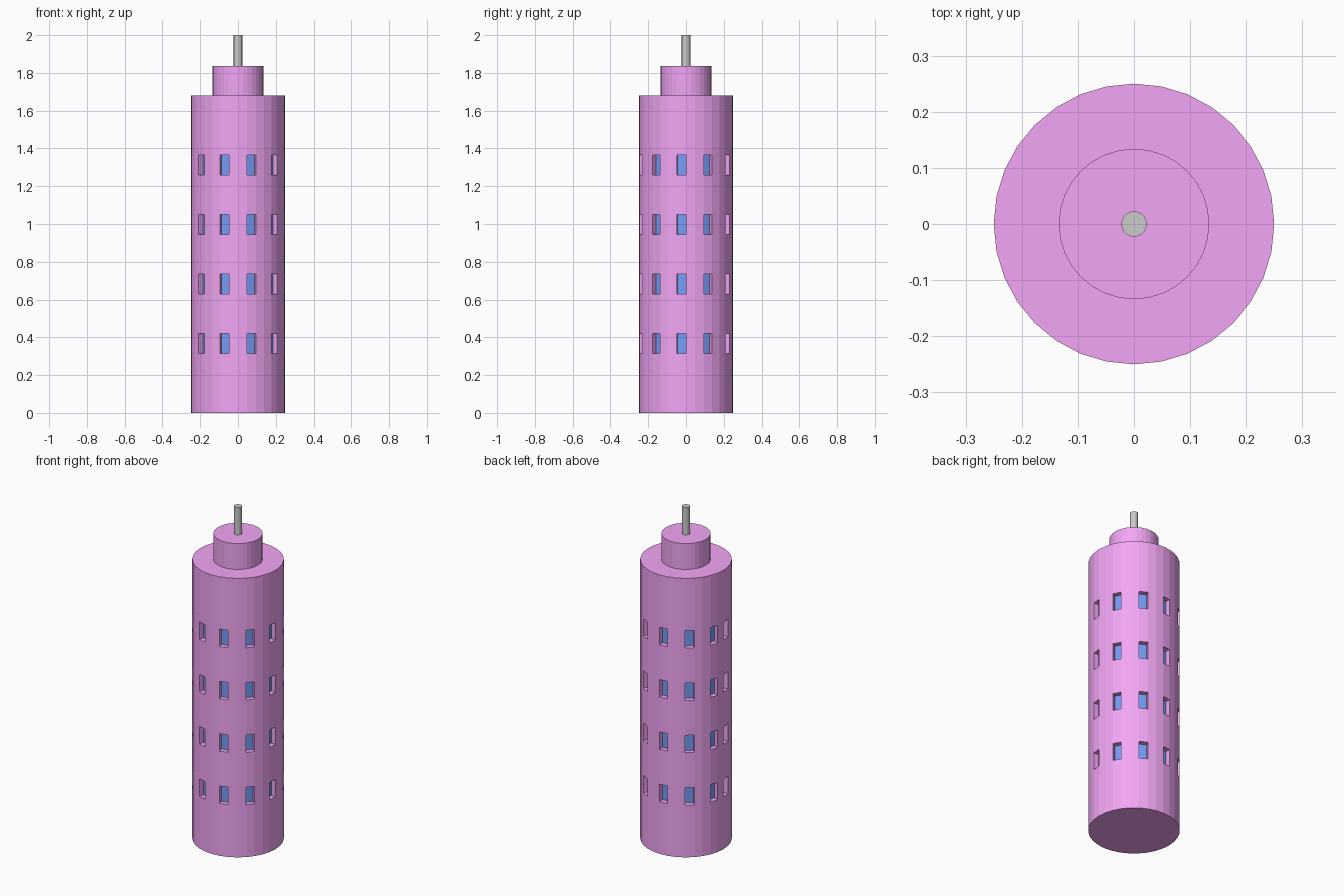
import bpy, bmesh, math

if "Cube" in bpy.data.objects:
    bpy.data.objects.remove(bpy.data.objects["Cube"])

SIDES = 32
FLOORS = 16
RADIUS = 0.25
BODY_TOP = 1.68
RECESS = 0.03


def material(name, rgb):
    mat = bpy.data.materials.new(name)
    mat.diffuse_color = (*rgb, 1)
    mat.use_nodes = True
    mat.node_tree.nodes["Principled BSDF"].inputs["Base Color"].default_value = mat.diffuse_color
    return mat


def make_object(name, bm, mats=()):
    mesh = bpy.data.meshes.new(name)
    bm.to_mesh(mesh)
    bm.free()
    for mat in mats:
        mesh.materials.append(mat)
    obj = bpy.data.objects.new(name, mesh)
    bpy.context.collection.objects.link(obj)
    return obj


def stacked_cylinder(radius, z0, z1, rows=1, sides=SIDES):
    """Capped cylinder cut into rows; returns the bmesh and walls[row][side]."""
    bm = bmesh.new()
    rings = []
    for r in range(rows + 1):
        z = z0 + (z1 - z0) * r / rows
        rings.append([bm.verts.new((radius * math.cos(math.tau * s / sides),
                                    radius * math.sin(math.tau * s / sides), z))
                      for s in range(sides)])
    walls = []
    for lo, hi in zip(rings, rings[1:]):
        walls.append([bm.faces.new((lo[s], lo[(s + 1) % sides], hi[(s + 1) % sides], hi[s]))
                      for s in range(sides)])
    bm.faces.new(rings[0][::-1])
    bm.faces.new(rings[-1])
    bm.normal_update()
    return bm, walls


wall_paint = material("wall_paint", (0.89, 0.38, 0.91))
window_glass = material("window_glass", (0.17, 0.33, 0.91))

# Tower body: every third panel on every fourth band pushed in as a window
bm, walls = stacked_cylinder(RADIUS, 0, BODY_TOP, FLOORS)
panels = [walls[row][side % SIDES]
          for row in (3, 6, 9, 12)
          for side in range(16, 16 + SIDES, 3)]
for pane in bmesh.ops.extrude_discrete_faces(bm, faces=panels)["faces"]:
    pane.normal_update()
    bmesh.ops.translate(bm, verts=pane.verts, vec=-RECESS * pane.normal)
    pane.material_index = 1
make_object("tower_body", bm, (wall_paint, window_glass))

# Narrower drum on the roof
bm, _ = stacked_cylinder(0.134, BODY_TOP, 1.836)
make_object("roof_drum", bm, (wall_paint,))

# Grey mast
bm, _ = stacked_cylinder(0.0225, 1.836, 2.0)
make_object("mast", bm)
